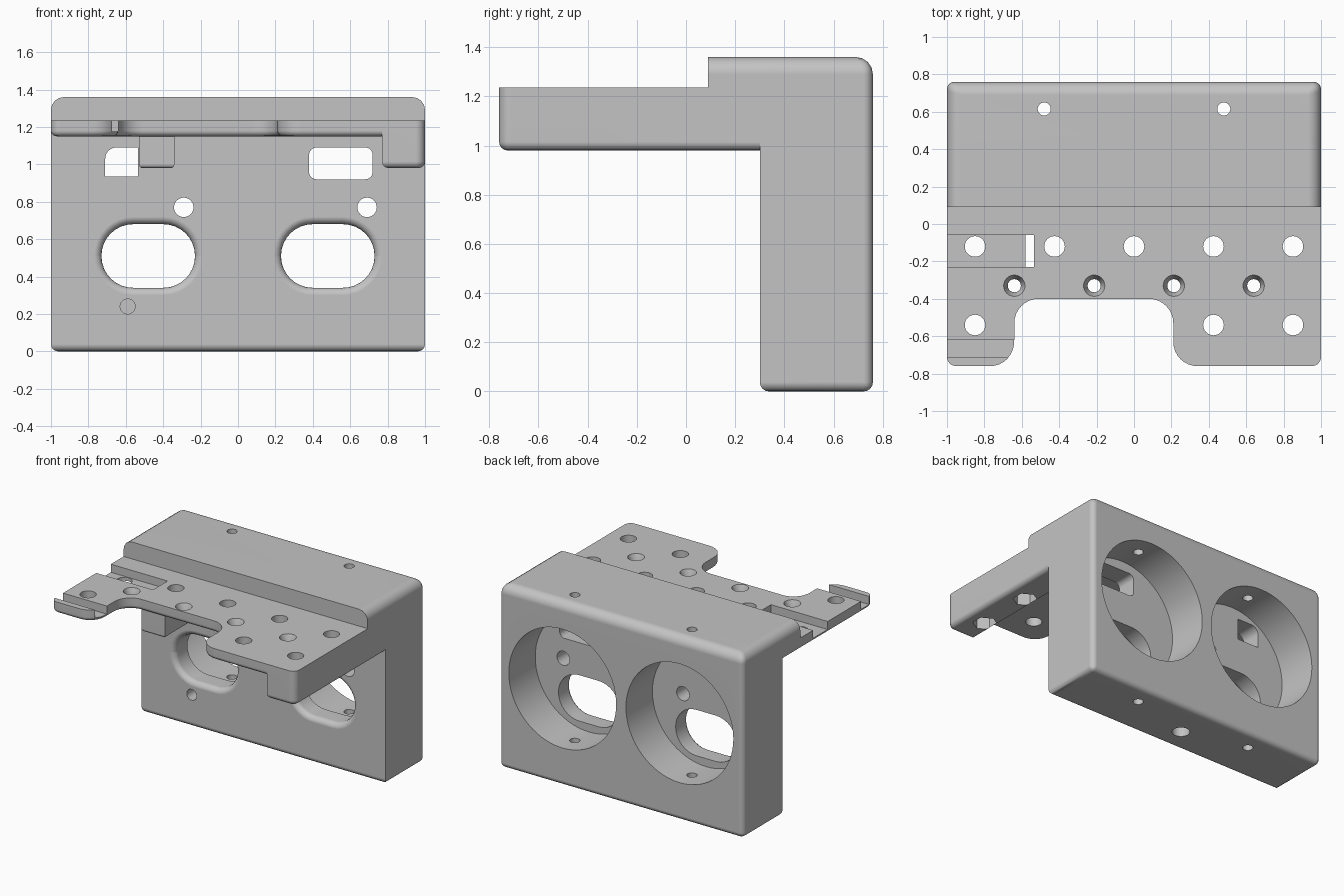
import bpy, bmesh, math
from mathutils import Vector

cube = bpy.data.objects.get("Cube")
if cube:
    bpy.data.objects.remove(cube, do_unlink=True)

grey = bpy.data.materials.new("plain grey")
grey.use_nodes = True
COLOUR = (0.55, 0.55, 0.55, 1)
grey.diffuse_color = COLOUR
for node in grey.node_tree.nodes:
    if node.type == 'BSDF_PRINCIPLED':
        node.inputs["Base Color"].default_value = COLOUR


def circle(cx, cy, r, n=32, turn=0.0):
    return [(cx + r * math.cos(turn + math.tau * i / n),
             cy + r * math.sin(turn + math.tau * i / n)) for i in range(n)]


def rounded(corners, seg=8):
    """Outline with right-angled corners (u, v, radius) turned into arcs."""
    out = []
    for i, (x, y, r) in enumerate(corners):
        p = Vector((x, y))
        if r == 0:
            out.append((x, y))
            continue
        u = (Vector(corners[i - 1][:2]) - p).normalized()
        v = (Vector(corners[(i + 1) % len(corners)][:2]) - p).normalized()
        c = p + r * (u + v)
        for k in range(seg + 1):
            t = math.pi / 2 * k / seg
            out.append(tuple(c - r * (v * math.cos(t) + u * math.sin(t))))
    return out


def rect(x0, x1, y0, y1, r=0.0):
    return rounded([(x0, y0, r), (x1, y0, r), (x1, y1, r), (x0, y1, r)])


def solid(name, rings, axis='z', weight=None, width=0.0):
    """Loft rings (outline, position) along an axis; weight(edge) sets bevels."""
    place = {'x': lambda u, v, w: (w, u, v),
             'y': lambda u, v, w: (u, w, v),
             'z': lambda u, v, w: (u, v, w)}[axis]
    bm = bmesh.new()
    loops = [[bm.verts.new(place(u, v, w)) for u, v in pts] for pts, w in rings]
    bm.faces.new(loops[0])
    bm.faces.new(loops[-1])
    for a, b in zip(loops, loops[1:]):
        for i in range(len(a)):
            bm.faces.new((a[i - 1], a[i], b[i], b[i - 1]))
    bmesh.ops.recalc_face_normals(bm, faces=bm.faces)
    if weight:
        layer = bm.edges.layers.float.new("bevel_weight_edge")
        for e in bm.edges:
            e[layer] = weight(e)
    mesh = bpy.data.meshes.new(name)
    bm.to_mesh(mesh)
    bm.free()
    mesh.materials.append(grey)
    ob = bpy.data.objects.new(name, mesh)
    bpy.context.collection.objects.link(ob)
    if weight:
        mod = ob.modifiers.new("round", 'BEVEL')
        mod.limit_method = 'WEIGHT'
        mod.width = width
        mod.segments = 4
        apply(ob, mod)
    return ob


def apply(ob, mod):
    bpy.ops.object.select_all(action='DESELECT')
    ob.select_set(True)
    bpy.context.view_layer.objects.active = ob
    bpy.ops.object.modifier_apply(modifier=mod.name)


def combine(base, tool, operation):
    mod = base.modifiers.new("combine", 'BOOLEAN')
    mod.operation = operation
    mod.solver = 'EXACT'
    mod.object = tool
    apply(base, mod)
    bpy.data.objects.remove(tool, do_unlink=True)


def on(edge, axis, value):
    return all(abs(v.co[axis] - value) < 1e-4 for v in edge.verts)


TOP, BACK, SHELF, UNDER, RIB = 1.36, 0.76, 1.235, 1.15, 0.98


# Upright block with the step that overhangs the shelf
def block_weight(e):
    side = on(e, 0, 1) or on(e, 0, -1)
    if on(e, 2, TOP) and (side or on(e, 1, BACK)):
        return 1.0
    return 0.55 if on(e, 2, 0) or (side and on(e, 1, BACK)) else 0.0


profile = [(0.3, 0), (BACK, 0), (BACK, TOP), (0.09, TOP), (0.09, 1.2), (0.3, 1.2)]
bracket = solid("bracket", [(profile, -1), (profile, 1)], 'x', block_weight, 0.07)


def bottom_weight(z):
    return lambda e: 1.0 if on(e, 2, z) and not on(e, 1, 0.4) else 0.0


# Shelf plate with the front cutout
outline = rounded([(-1, 0.4, 0), (-1, -0.76, 0.05), (-0.64, -0.76, 0.13),
                   (-0.64, -0.4, 0.13), (0.21, -0.4, 0.13), (0.21, -0.76, 0.13),
                   (1, -0.76, 0.05), (1, 0.4, 0)])
shelf = solid("shelf", [(outline, UNDER), (outline, SHELF)], 'z',
              bottom_weight(UNDER), 0.03)

# Side rib and small rib below the shelf
outline = rounded([(0.77, 0.4, 0), (0.77, -0.76, 0), (1, -0.76, 0.05), (1, 0.4, 0)])
side_rib = solid("side_rib", [(outline, RIB), (outline, 1.2)], 'z',
                 bottom_weight(RIB), 0.035)
outline = rect(-0.53, -0.34, -0.37, 0.4)
small_rib = solid("small_rib", [(outline, RIB), (outline, 1.2)], 'z',
                  bottom_weight(RIB), 0.02)
for part in (shelf, side_rib, small_rib):
    combine(bracket, part, 'UNION')


def cut(pts, lo, hi, axis='z'):
    combine(bracket, solid("cutter", [(pts, lo), (pts, hi)], axis), 'DIFFERENCE')


def cut_rings(rings, axis):
    combine(bracket, solid("cutter", rings, axis), 'DIFFERENCE')


# Round pockets in the back, flared slots, and the pin holes above and below
for x in (-0.48, 0.48):
    cut(circle(x, 0.72, 0.44, 64), 0.45, 0.9, 'y')
    rings = []
    for y, grow in ((0.2, 0.04), (0.3, 0.04), (0.303, 0.025), (0.312, 0.012),
                    (0.325, 0.003), (0.34, 0), (0.5, 0)):
        rings.append((rect(x - 0.25 - grow, x + 0.25 + grow, 0.34 - grow,
                           0.68 + grow, 0.169 + grow), y))
    cut_rings(rings, 'y')
    cut(circle(x, 0.615, 0.035), -0.1, 1.5)

# Windows and small holes through the front wall
cut(rect(0.38, 0.72, 0.92, 1.09, 0.04), 0.2, 0.5, 'y')
cut(rounded([(-0.71, 0.935, 0), (-0.535, 0.935, 0), (-0.535, 1.09, 0),
             (-0.71, 1.09, 0.06)]), 0.2, 0.5, 'y')
for x in (-0.29, 0.69):
    cut(circle(x, 0.77, 0.052), 0.2, 0.5, 'y')
cut(circle(-0.59, 0.24, 0.04), 0.2, 0.45, 'y')
cut(circle(0, 0.49, 0.06), -0.1, 0.3)

# Shelf holes, with nut pockets under the ribs
for x, y in [(-0.85, -0.12), (-0.425, -0.12), (0, -0.12), (0.425, -0.12),
             (0.85, -0.12), (-0.85, -0.54), (0.425, -0.54), (0.85, -0.54)]:
    cut(circle(x, y, 0.055), 0.9, 1.3)
    if x > 0.8 or (x == -0.425):
        cut(circle(x, y, 0.085, 6, math.pi / 6), 0.9, 1.08)

# Countersunk holes
for x in (-0.64, -0.213, 0.213, 0.64):
    cut_rings([(circle(x, -0.33, r), z) for r, z in
               ((0.035, 1.1), (0.035, 1.18), (0.057, SHELF), (0.057, 1.3))], 'z')

# Strap channels in the shelf top
cut(rect(-1.1, -0.56, -0.23, -0.06), 1.175, 1.3)
cut(rect(-0.58, -0.535, -0.23, -0.06), 0.9, 1.3)
cut(rect(-1.1, -0.6, -0.715, -0.62), 1.175, 1.3)

# Smooth shading with crisp edges
bpy.ops.object.select_all(action='DESELECT')
bracket.select_set(True)
bpy.context.view_layer.objects.active = bracket
bpy.ops.object.shade_smooth_by_angle(angle=math.radians(32))
normals = bracket.modifiers.new("even shading", 'WEIGHTED_NORMAL')
normals.keep_sharp = True
